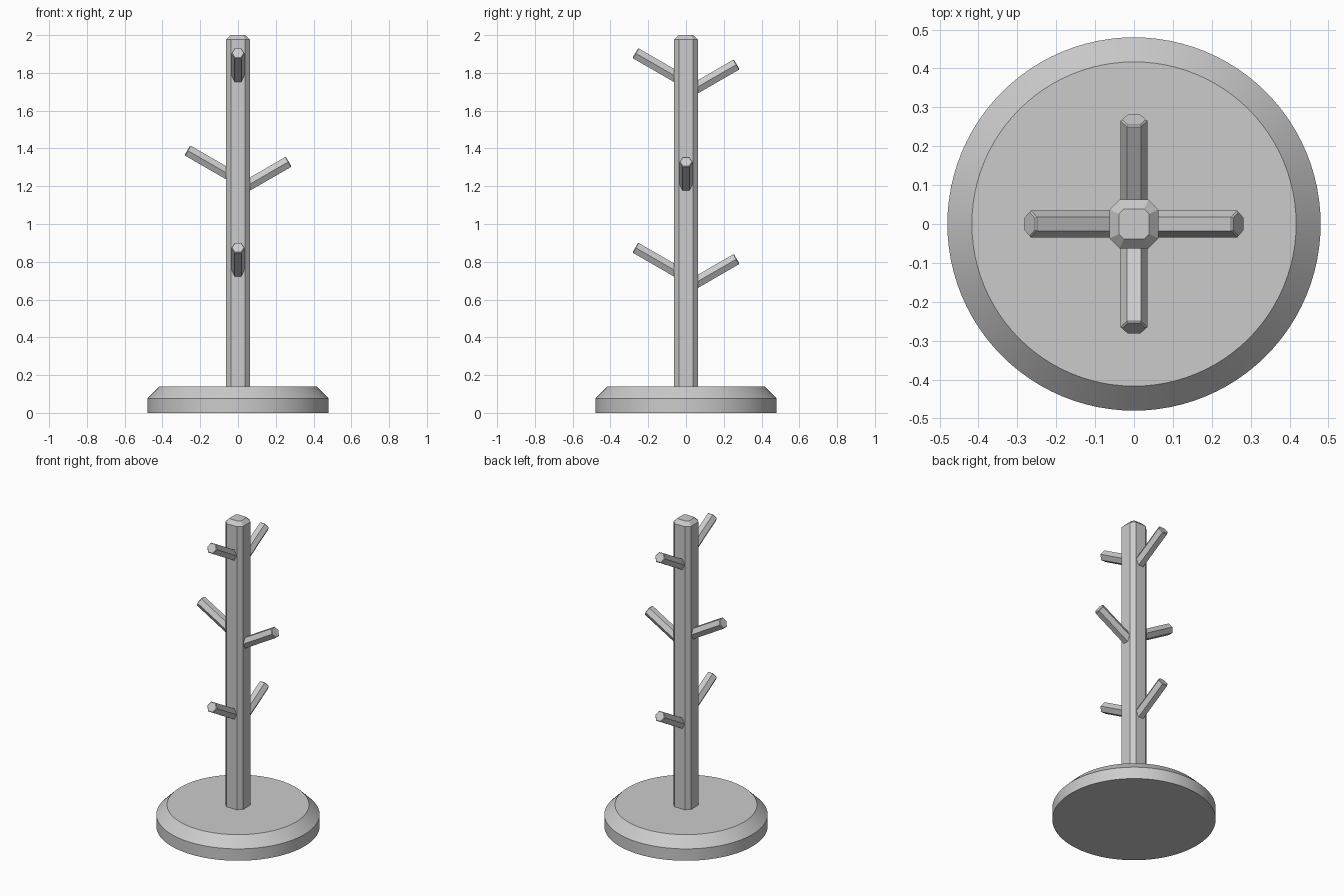
import bpy, bmesh
from math import pi, cos, sin, radians
from mathutils import Matrix

old = bpy.data.objects.get("Cube")
if old:
    bpy.data.objects.remove(old, do_unlink=True)

GREY = (0.6, 0.6, 0.6, 1)
mat = bpy.data.materials.new("plain grey")
mat.use_nodes = True
mat.diffuse_color = GREY
mat.node_tree.nodes["Principled BSDF"].inputs["Base Color"].default_value = GREY


def polygon(radius, sides):
    return [(radius * cos(2 * pi * i / sides), radius * sin(2 * pi * i / sides))
            for i in range(sides)]


def chamfered_square(half, flat):
    corners = []
    for i in range(4):
        c, s = round(cos(i * pi / 2)), round(sin(i * pi / 2))
        for x, y in ((half, -flat), (half, flat)):
            corners.append((x * c - y * s, x * s + y * c))
    return corners


def loft(name, levels, matrix=None):
    """Skin a stack of (outline, z) rings and cap both ends."""
    bm = bmesh.new()
    rings = [[bm.verts.new((x, y, z)) for x, y in outline] for outline, z in levels]
    n = len(rings[0])
    for low, high in zip(rings, rings[1:]):
        for i in range(n):
            j = (i + 1) % n
            bm.faces.new((low[i], low[j], high[j], high[i]))
    bm.faces.new(rings[0][::-1])
    bm.faces.new(rings[-1])
    if matrix:
        bm.transform(matrix)
    mesh = bpy.data.meshes.new(name)
    bm.to_mesh(mesh)
    bm.free()
    mesh.materials.append(mat)
    obj = bpy.data.objects.new(name, mesh)
    bpy.context.collection.objects.link(obj)
    return obj


# Round base with a sloped rim, smooth around its sides
base = loft("base", [(polygon(0.48, 96), 0), (polygon(0.48, 96), 0.077),
                     (polygon(0.417, 96), 0.14)])
bpy.ops.object.select_all(action='DESELECT')
base.select_set(True)
bpy.context.view_layer.objects.active = base
bpy.ops.object.shade_smooth_by_angle(angle=radians(30))

# Square post with cut corners and a chamfered top
loft("post", [(chamfered_square(0.063, 0.037), 0.13),
              (chamfered_square(0.063, 0.037), 1.976),
              (chamfered_square(0.039, 0.026), 2.0)])

# Six-sided pegs rising outwards: heading turns from the front
LENGTH, RADIUS, EDGE = 0.31, 0.035, 0.004
pegs = [("lower_front_peg", 0, 0.72), ("lower_back_peg", 180, 0.66),
        ("middle_right_peg", -90, 1.235), ("middle_left_peg", 90, 1.175),
        ("upper_front_peg", 0, 1.75), ("upper_back_peg", 180, 1.69)]
for name, heading, height in pegs:
    place = (Matrix.Translation((0, 0, height))
             @ Matrix.Rotation(radians(heading), 4, 'Z')
             @ Matrix.Rotation(radians(60), 4, 'X'))
    loft(name, [(polygon(RADIUS, 6), 0), (polygon(RADIUS, 6), LENGTH - EDGE),
                (polygon(RADIUS - EDGE, 6), LENGTH)], place)
